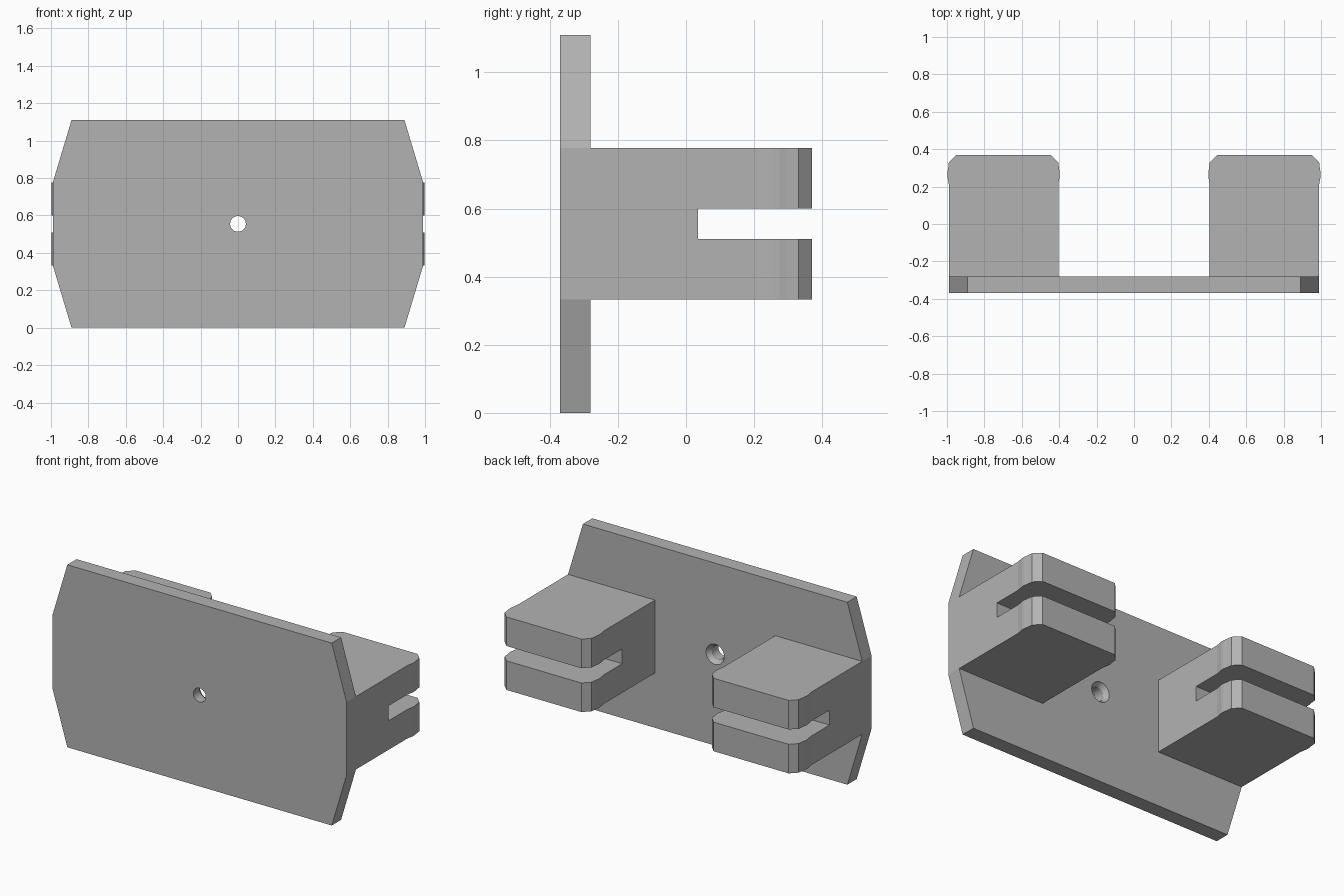
import bpy
import bmesh
import math
from mathutils import Vector

default = bpy.data.objects.get("Cube")
if default:
    bpy.data.objects.remove(default, do_unlink=True)

# One plain grey for the whole model
grey = bpy.data.materials.new("plain grey")
grey.use_nodes = True
grey.diffuse_color = (0.45, 0.45, 0.45, 1)
grey.node_tree.nodes["Principled BSDF"].inputs["Base Color"].default_value = grey.diffuse_color

MID_Z = 0.555


def prism(name, outline, offset):
    """Extrude a closed 3D outline along offset."""
    bm = bmesh.new()
    base = bm.faces.new([bm.verts.new(p) for p in outline])
    moved = bmesh.ops.extrude_face_region(bm, geom=[base])["geom"]
    bmesh.ops.translate(bm, vec=Vector(offset),
                        verts=[v for v in moved if isinstance(v, bmesh.types.BMVert)])
    bmesh.ops.recalc_face_normals(bm, faces=bm.faces)
    mesh = bpy.data.meshes.new(name)
    bm.to_mesh(mesh)
    bm.free()
    obj = bpy.data.objects.new(name, mesh)
    bpy.context.collection.objects.link(obj)
    mesh.materials.append(grey)
    return obj


def cut(target, cutter):
    cutter.hide_render = True
    cutter.hide_set(True)
    mod = target.modifiers.new(cutter.name, "BOOLEAN")
    mod.operation = "DIFFERENCE"
    mod.solver = "EXACT"
    mod.object = cutter


def hole_cutter(name, r_front, r_back, y_front, y_back):
    depth = y_back - y_front
    bpy.ops.mesh.primitive_cone_add(
        vertices=32, radius1=r_back, radius2=r_front, depth=depth,
        location=(0, (y_front + y_back) / 2, MID_Z), rotation=(math.pi / 2, 0, 0))
    obj = bpy.context.object
    obj.name = name
    obj.data.materials.append(grey)
    return obj


# Face plate with slanted corners
quarter = [(0.89, 0.555), (0.99, 0.222)]
right = quarter + [(x, -z) for x, z in reversed(quarter)]
outline = right + [(-x, -z) for x, z in right]
plate = prism("face_plate", [(x, -0.37, MID_Z + z) for x, z in outline], (0, 0.09, 0))

# Screw hole, countersunk at the back
cut(plate, hole_cutter("screw_hole", 0.042, 0.042, -0.45, -0.2))
cut(plate, hole_cutter("countersink", 0.04, 0.064, -0.312, -0.276))

# Clip blocks: chamfered rear corners and a slight bulge on each side
CENTRE, HALF = 0.6975, 0.2925
side = [(HALF, -0.285), (HALF, 0.21), (HALF + 0.004, 0.235), (HALF + 0.008, 0.255),
        (HALF + 0.008, 0.275), (HALF + 0.004, 0.295), (HALF, 0.33), (HALF - 0.04, 0.37)]
profile = side + [(-x, y) for x, y in reversed(side)]
for name, s in (("left", 1), ("right", -1)):
    block = prism(name + "_clip_block",
                  [(s * CENTRE + x, y, 0.333) for x, y in profile], (0, 0, 0.444))
    # Horizontal slot open to the rear
    slot = prism(name + "_slot",
                 [(s * CENTRE + x, y, 0.51) for x, y in
                  ((-0.4, 0.035), (0.4, 0.035), (0.4, 0.5), (-0.4, 0.5))], (0, 0, 0.09))
    cut(block, slot)
